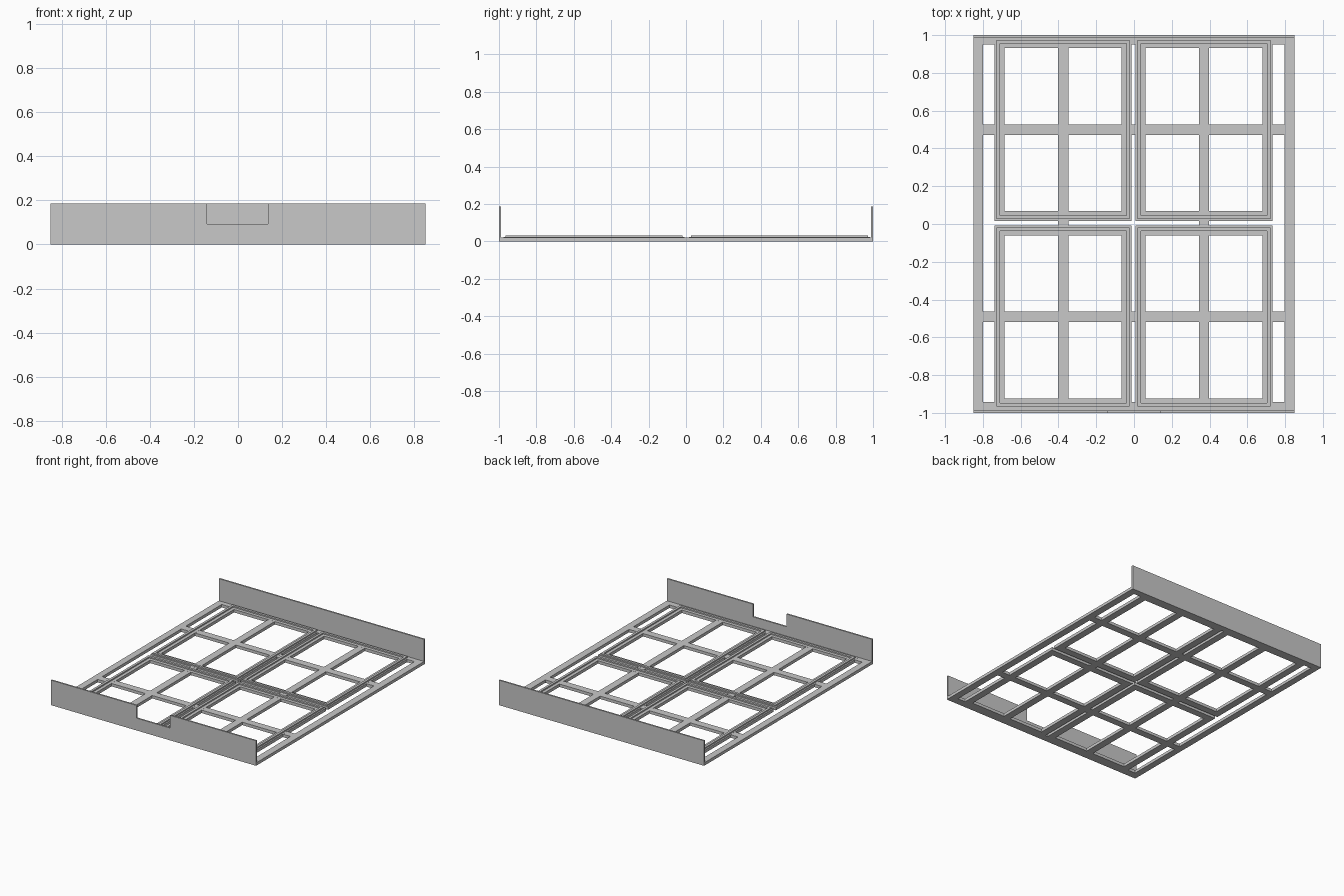
import bpy, bmesh

if "Cube" in bpy.data.objects:
    bpy.data.objects.remove(bpy.data.objects["Cube"])

grey = bpy.data.materials.new("plain grey")
grey.diffuse_color = (0.58, 0.58, 0.58, 1)
grey.use_nodes = True
grey.node_tree.nodes["Principled BSDF"].inputs["Base Color"].default_value = grey.diffuse_color


def finish(name, bm):
    bmesh.ops.recalc_face_normals(bm, faces=bm.faces)
    mesh = bpy.data.meshes.new(name)
    bm.to_mesh(mesh)
    bm.free()
    mesh.materials.append(grey)
    ob = bpy.data.objects.new(name, mesh)
    bpy.context.collection.objects.link(ob)
    return ob


def extrude(bm, faces, vec):
    ret = bmesh.ops.extrude_face_region(bm, geom=faces, use_keep_orig=True)
    verts = [g for g in ret["geom"] if isinstance(g, bmesh.types.BMVert)]
    bmesh.ops.translate(bm, verts=verts, vec=vec)


def lattice(name, xs, ys, z):
    """Flat grid of bars: cells with an even column or row index are solid."""
    bm = bmesh.new()
    v = [[bm.verts.new((x, y, 0)) for y in ys] for x in xs]
    faces = []
    for i in range(len(xs) - 1):
        for j in range(len(ys) - 1):
            if i % 2 == 0 or j % 2 == 0:
                faces.append(bm.faces.new((v[i][j], v[i + 1][j], v[i + 1][j + 1], v[i][j + 1])))
    extrude(bm, faces, (0, 0, z))
    return finish(name, bm)


def wall(name, outline, y, thickness):
    bm = bmesh.new()
    f = bm.faces.new([bm.verts.new((x, y, z)) for x, z in outline])
    extrude(bm, [f], (0, thickness, 0))
    return finish(name, bm)


def ring(name, cx, cy, hx, hy, profile):
    """Mitred rectangular frame; profile is a closed list of (inset, z)."""
    bm = bmesh.new()
    corners = ((-1, -1), (1, -1), (1, 1), (-1, 1))
    loops = [[bm.verts.new((cx + sx * (hx - d), cy + sy * (hy - d), z))
              for sx, sy in corners] for d, z in profile]
    for k in range(len(loops)):
        a, b = loops[k], loops[(k + 1) % len(loops)]
        for i in range(4):
            j = (i + 1) % 4
            bm.faces.new((a[i], a[j], b[j], b[i]))
    return finish(name, bm)


# Base lattice: outer rails and cross bars
lattice("base_frame",
        [-0.85, -0.8, -0.403, -0.348, 0.343, 0.398, 0.797, 0.85],
        [-1, -0.942, -0.518, -0.464, 0.471, 0.526, 0.95, 1], 0.022)

# Raised end walls, the front one notched
H = 0.187
wall("back_wall", [(-0.85, 0), (0.85, 0), (0.85, H), (-0.85, H)], 0.988, 0.012)
wall("front_wall", [(-0.85, 0), (0.85, 0), (0.85, H), (0.137, H), (0.137, 0.092),
                    (-0.14, 0.092), (-0.14, H), (-0.85, H)], -1, 0.012)

# Four stepped panel frames with a raised rim
step = [(0, 0), (0, 0.0225), (0.011, 0.0225), (0.011, 0.032), (0.029, 0.032),
        (0.029, 0.0225), (0.053, 0.0225), (0.053, 0)]
for sx, side in ((-1, "left"), (1, "right")):
    for sy, end in ((-1, "front"), (1, "back")):
        ring(f"panel_frame_{end}_{side}", sx * 0.373 - 0.002, sy * 0.4965 + 0.004,
             0.363, 0.484, step)
